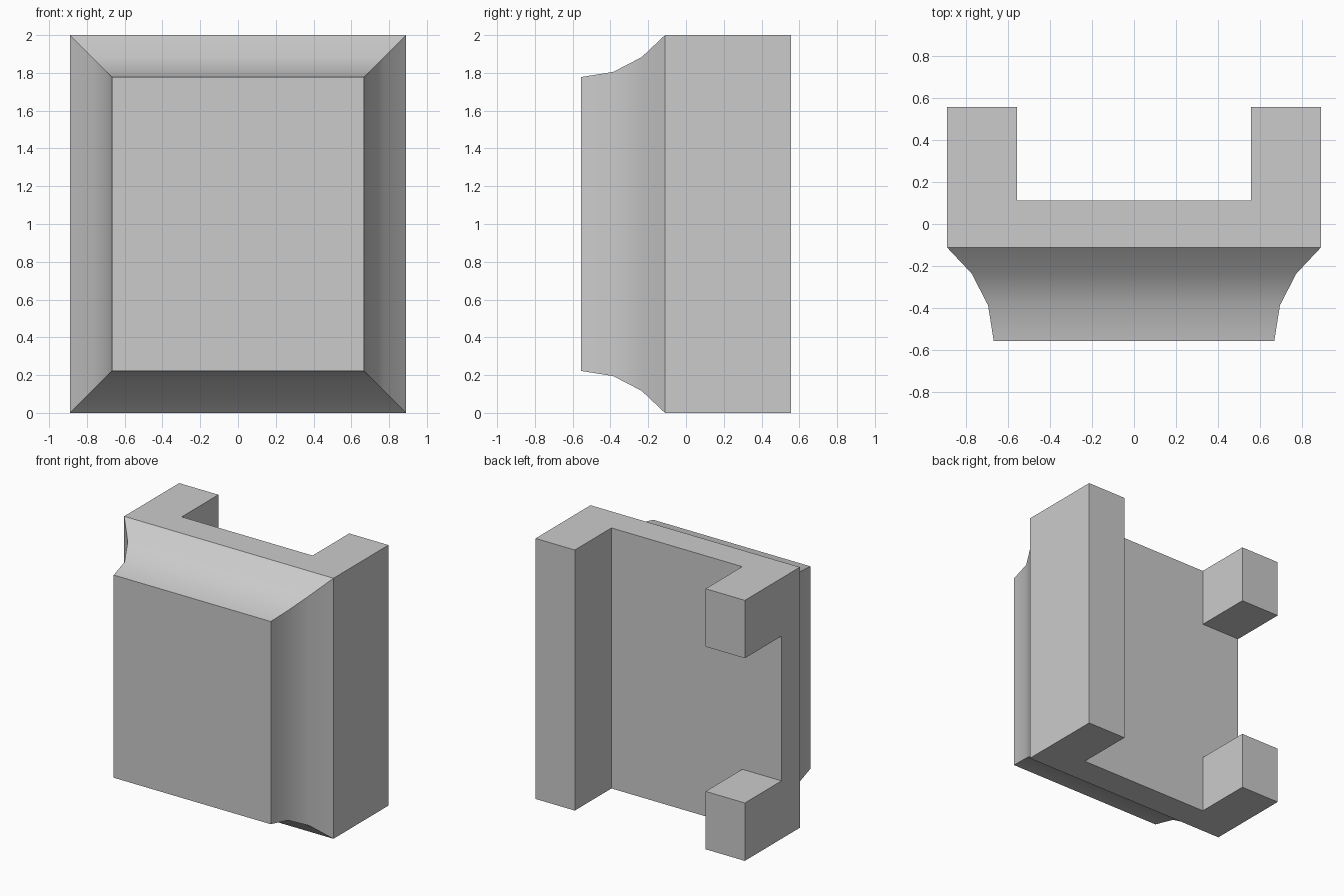
import bpy
import bmesh
from math import radians
from mathutils import Matrix, Vector

if "Cube" in bpy.data.objects:
    bpy.data.objects.remove(bpy.data.objects["Cube"])

W, H = 16 / 9, 2.0          # overall width and height
U = 1 / 9                   # half thickness of the plate
LEG_X, BACK = 5 / 9, 5 / 9  # inner face of the rear flanges, rear limit
CLIP = 4 / 9                # height of the two short clips
# cove profile: (inset, forward step) for each ring
COVE = [(0.117, 0.124), (0.078, 0.151), (0.027, 0.169)]

bm = bmesh.new()

# plate
bmesh.ops.create_cube(bm, size=1, matrix=Matrix.Translation((0, 0, H / 2))
                      @ Matrix.Diagonal((W, 2 * U, H, 1)))

# divide the plate so the rear flange footprints are separate faces
for co, no in (((-LEG_X, 0, 0), (1, 0, 0)), ((LEG_X, 0, 0), (1, 0, 0)),
               ((0, 0, CLIP), (0, 0, 1)), ((0, 0, H - CLIP), (0, 0, 1))):
    bmesh.ops.bisect_plane(bm, geom=bm.verts[:] + bm.edges[:] + bm.faces[:],
                           plane_co=co, plane_no=no)
bm.normal_update()


def is_flange(face):
    c = face.calc_center_median()
    if face.normal.y < 0.9:
        return False
    return c.x > LEG_X or (c.x < -LEG_X and not CLIP < c.z < H - CLIP)


# rear flanges: full height on the right, two short clips on the left
ext = bmesh.ops.extrude_face_region(bm, geom=[f for f in bm.faces if is_flange(f)])
bmesh.ops.translate(bm, vec=Vector((0, BACK - U, 0)),
                    verts=[g for g in ext["geom"] if isinstance(g, bmesh.types.BMVert)])
bmesh.ops.dissolve_limit(bm, angle_limit=radians(1), verts=bm.verts[:], edges=bm.edges[:])
bmesh.ops.recalc_face_normals(bm, faces=bm.faces[:])
bm.normal_update()

# raised front panel with a hollow cove all round
for inset, step in COVE:
    front = min(bm.faces, key=lambda f: f.calc_center_median().y)
    bmesh.ops.inset_individual(bm, faces=[front], thickness=inset, depth=step,
                               use_even_offset=True)
    bm.normal_update()

mesh = bpy.data.meshes.new("coved_panel_block")
bm.to_mesh(mesh)
bm.free()
block = bpy.data.objects.new("coved_panel_block", mesh)
bpy.context.collection.objects.link(block)
bpy.context.view_layer.objects.active = block
block.select_set(True)
bpy.ops.object.shade_smooth_by_angle(angle=radians(30))
